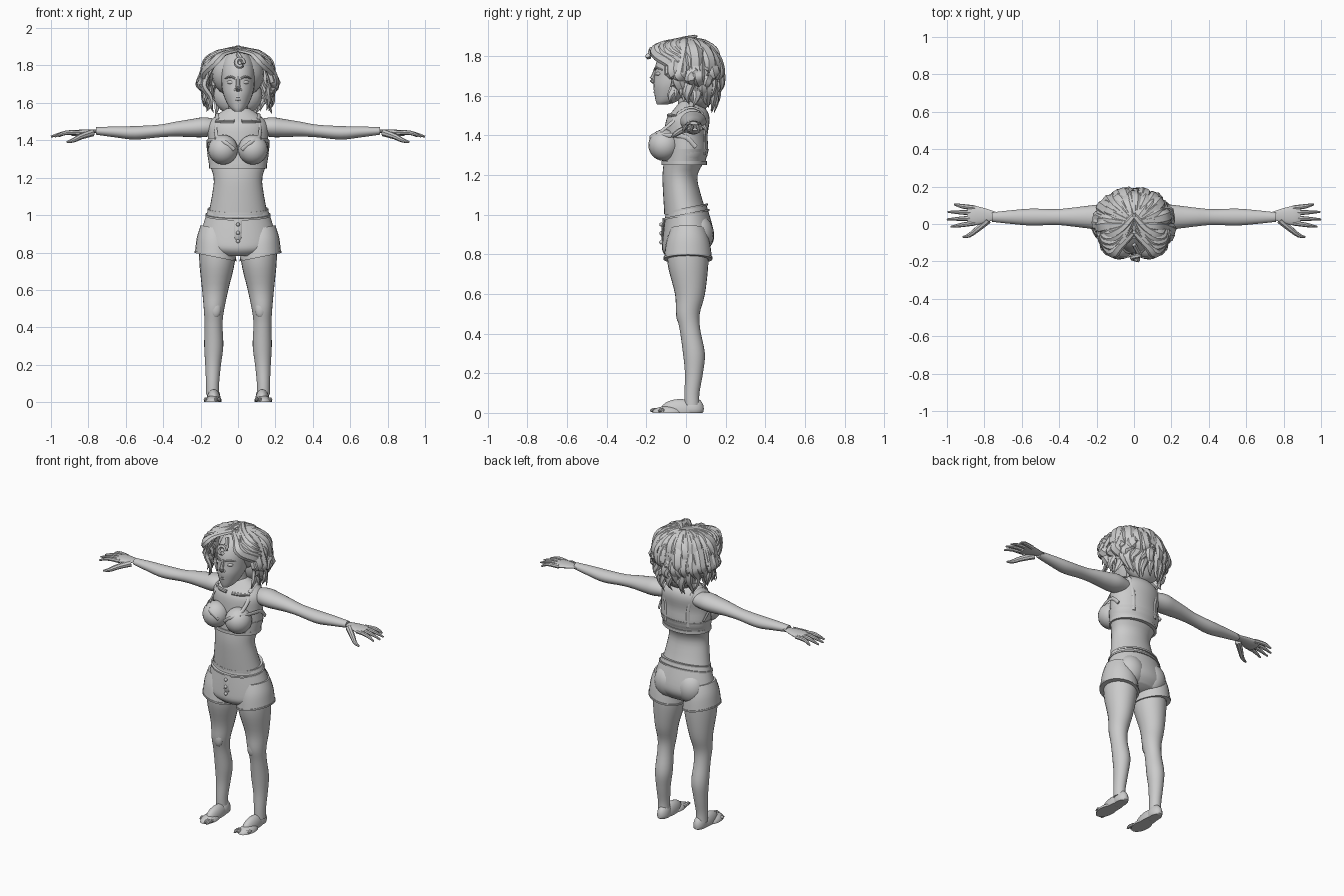
import bpy
import bmesh
import math
import random
from mathutils import Vector, Matrix

random.seed(4)
default_cube = bpy.data.objects.get("Cube")
if default_cube:
    bpy.data.objects.remove(default_cube)

grey = bpy.data.materials.new("plain grey")
grey.use_nodes = True
shade = (.6, .6, .6, 1)
grey.diffuse_color = shade
grey.node_tree.nodes["Principled BSDF"].inputs["Base Color"].default_value = shade


def finish(name, bm, mirror=False, angle=40):
    """Turn a bmesh into a shaded, optionally mirrored object."""
    bmesh.ops.recalc_face_normals(bm, faces=bm.faces)
    mesh = bpy.data.meshes.new(name)
    bm.to_mesh(mesh)
    bm.free()
    mesh.materials.append(grey)
    mesh.shade_smooth()
    mesh.set_sharp_from_angle(angle=math.radians(angle))
    obj = bpy.data.objects.new(name, mesh)
    bpy.context.collection.objects.link(obj)
    if mirror:
        obj.modifiers.new("Mirror", "MIRROR").use_mirror_merge = False


def smooth(rows, steps):
    """Catmull-Rom interpolation through rows of numbers."""
    rows = [Vector(row) for row in rows]
    padded = [rows[0]] + rows + [rows[-1]]
    result = []
    for before, start, end, after in zip(padded, rows, rows[1:], padded[3:]):
        leave, arrive = (end - before) / 2, (after - start) / 2
        for step in range(steps):
            t = step / steps
            ease = t * t * (3 - 2 * t)
            result.append(start.lerp(end, ease) + leave * t * (1 - t) ** 2 - arrive * t * t * (1 - t))
    return result + [rows[-1]]


def skin(bm, rings):
    """Bridge rings of points and cap both ends."""
    loops = [[bm.verts.new(point) for point in ring] for ring in rings]
    for low, high in zip(loops, loops[1:]):
        for i in range(len(low)):
            bm.faces.new((low[i - 1], low[i], high[i], high[i - 1]))
    bm.faces.new(loops[0])
    bm.faces.new(loops[-1])


def loft(bm, axis, rows, ratio, side=0, tuck=0, shear=(0, 0), sides=24):
    """Rows hold place on the axis, second centre and radius; ratio flattens the oval."""
    rings = []
    for place, centre, radius in smooth(rows, 4):
        ring = []
        for i in range(sides):
            angle = math.tau * i / sides
            u, v = radius * math.cos(angle), radius * ratio * math.sin(angle)
            across, along = side - tuck * radius + u, place + shear[0] * u + shear[1] * v
            ring.append((along, across, centre + v) if axis == "x" else (across, centre + v, along))
        rings.append(ring)
    skin(bm, rings)


def trim(bm, height, centre, radius, ratio, thick=.01, **options):
    """Short raised band around a limb or the trunk."""
    loft(bm, "z", [(height - thick, centre, radius), (height + thick, centre, radius)], ratio, **options)


def tube(bm, points, widths, flat=1.0, centre=(0, 0, 0), sides=8):
    """Tapered tube whose flat side faces away from the centre."""
    rows = smooth([(*point, width) for point, width in zip(points, widths)], 3)
    path = [row.xyz for row in rows]
    rings = []
    for i, point in enumerate(path):
        along = (path[min(i + 1, len(path) - 1)] - path[max(i - 1, 0)]).normalized()
        across = along.cross(point - Vector(centre)).normalized()
        outward = across.cross(along) * flat
        angles = [math.tau * k / sides for k in range(sides)]
        rings.append([point + (across * math.cos(a) + outward * math.sin(a)) * rows[i].w for a in angles])
    skin(bm, rings)


def ball(bm, centre, size, turn=0):
    matrix = Matrix.Translation(centre) @ Matrix.Rotation(turn, 4, "Z") @ Matrix.Diagonal((*size, 1))
    bmesh.ops.create_uvsphere(bm, u_segments=20, v_segments=12, radius=1, matrix=matrix)


# Torso and neck
torso_ratio = .68
torso_rows = [(1, 0, .16), (1.1, -.02, .14), (1.2, -.03, .13), (1.3, 0, .16), (1.4, 0, .16),
              (1.48, .01, .16), (1.53, .02, .12), (1.57, .01, .06)]
bm = bmesh.new()
loft(bm, "z", torso_rows, torso_ratio, sides=32)
loft(bm, "z", [(1.5, .02, .07), (1.57, .01, .05), (1.7, -.01, .05)], 1)
finish("torso", bm)


def on_torso(x, z, facing):
    """Point just off the torso surface, facing -1 for front and 1 for back."""
    height, centre, radius = min(smooth(torso_rows, 12), key=lambda row: abs(row[0] - z))
    bulge = math.sqrt(max(0, radius ** 2 - x ** 2)) * torso_ratio
    return Vector((x, centre + facing * bulge, z))


bm = bmesh.new()
tube(bm, [on_torso(x, 1.5, -1) for x in (.02, .07, .12)], (.01, .01, .005))
finish("collarbones", bm, True)

# Top: cups, band and straps
bm = bmesh.new()
ball(bm, (.08, -.11, 1.35), (.08, .08, .08))
finish("bust", bm, True)
bm = bmesh.new()
trim(bm, 1.26, -.01, .155, .74, sides=32)
loft(bm, "z", [(1.27, -.01, .155), (1.33, 0, .165)], .7, sides=32)
finish("chest_band", bm)
bm = bmesh.new()
strap = [.011] * 5
tube(bm, [on_torso(.11, 1.51, -1), on_torso(.12, 1.47, -1), (.11, -.14, 1.41), (.07, -.18, 1.39),
          (.02, -.17, 1.35)], strap, .4, (0, 0, 1.35))
tube(bm, [on_torso(.11, 1.51, -1), (.11, .02, 1.54), on_torso(.1, 1.51, 1), on_torso(.08, 1.4, 1),
          on_torso(.08, 1.3, 1)], strap, .5, (.06, 0, 1.4))
tube(bm, [(.12, -.15, 1.4), (.15, -.08, 1.4), (.165, 0, 1.39), (.16, .05, 1.34)], strap, .4, (0, 0, 1.4))
finish("straps", bm, True)

# Shorts
bm = bmesh.new()
slope = (0, .2)
loft(bm, "z", [(1.03, 0, .16), (.9, .01, .2), (.84, .01, .2), (.8, .01, .15)], .64, shear=slope, sides=32)
for height, radius in ((1.03, .162), (1, .175)):
    trim(bm, height, 0, radius, .68, thick=.005, shear=slope, sides=32)
finish("shorts_seat", bm)
bm = bmesh.new()
loft(bm, "z", [(.93, .01, .08), (.86, .01, .1), (.78, .01, .11)], 1.1, side=.12, shear=(.2, 0))
trim(bm, .78, .01, .113, 1.1, thick=.005, side=.12, shear=(.2, 0))
ball(bm, (.08, .06, .9), (.09, .08, .1))
finish("shorts_legs", bm, True)
bm = bmesh.new()
tube(bm, [(0, -.11, .98), (0, -.12, .9), (0, -.11, .83)], (.02, .02, .01), .3)
for step in range(3):
    ball(bm, (0, -.125, .86 + step * .045), (.01, .01, .01))
finish("fly_buttons", bm)

# Legs with kneecaps
bm = bmesh.new()
loft(bm, "z", [(.88, .01, .095), (.75, .01, .095), (.6, .02, .07), (.5, .01, .055), (.42, .02, .048),
               (.3, .04, .051), (.2, .04, .042), (.1, .03, .035), (.04, .03, .035)],
     1.08, side=.15, tuck=.4)
ball(bm, (.12, -.03, .5), (.03, .02, .05))
finish("legs", bm, True)

# Feet from rounded masses pressed flat on the ground
bm = bmesh.new()
ball(bm, (.13, .035, .02), (.036, .055, .06))
ball(bm, (.13, -.03, .01), (.038, .1, .06))
ball(bm, (.135, -.09, 0), (.047, .08, .035))
for toe in range(5):
    x, tip = .1 + toe * .018, -.18 + toe * .01
    tube(bm, [(x, -.12, .01), (x, tip + .02, .015), (x, tip, .01)], (.011, .011, .005))
for vert in bm.verts:
    vert.co.z = max(vert.co.z, 0)
finish("feet", bm, True)

# Arms, palms and fingers
bm = bmesh.new()
loft(bm, "x", [(.1, 1.47, .05), (.18, 1.47, .066), (.25, 1.465, .06), (.33, 1.46, .05), (.42, 1.45, .042),
               (.55, 1.44, .045), (.66, 1.445, .036), (.76, 1.45, .025)], .8, side=.037)
loft(bm, "x", [(.74, 1.45, .02), (.8, 1.445, .04), (.86, 1.44, .053), (.89, 1.437, .045)], .3, side=.045)
for finger, tip in enumerate((.98, 1, .995, .96)):
    start, end = .005 + finger * .027, -.015 + finger * .04
    tube(bm, [(.85, start, 1.44), (.92, (start + end) / 2, 1.44), (tip, end, 1.42)], (.013, .012, .005))
tube(bm, [(.78, .02, 1.44), (.84, -.03, 1.42), (.88, -.06, 1.4), (.915, -.07, 1.39)], (.02, .016, .012, .005))
finish("arms", bm, True)

# Head and face
bm = bmesh.new()
loft(bm, "z", [(1.555, -.12, .02), (1.57, -.1, .04), (1.6, -.08, .06), (1.65, -.06, .08), (1.7, -.045, .088),
               (1.76, -.035, .09), (1.82, -.02, .08), (1.87, -.01, .05)], 1.3)
finish("head", bm)
bm = bmesh.new()
tube(bm, [(0, -.15, 1.74), (0, -.163, 1.7), (0, -.17, 1.68), (0, -.15, 1.665)], (.01, .011, .015, .01))
ball(bm, (.012, -.155, 1.67), (.01, .01, .01))
for height in (1.617, 1.63):
    tube(bm, [(0, -.157, height), (.012, -.153, height), (.03, -.135, 1.623)], (.007, .007, .002))
ball(bm, (.04, -.14, 1.71), (.02, .01, .01), turn=.4)
tube(bm, [(.015, -.155, 1.73), (.04, -.15, 1.74), (.07, -.12, 1.73)], (.005, .006, .003))
finish("face_features", bm, True)

# Hair mass under the locks
core = (0, .02, 1.73)
bm = bmesh.new()
ball(bm, (0, .03, 1.755), (.14, .13, .13))
ball(bm, (0, .075, 1.64), (.13, .075, .11))
finish("hair_cap", bm)


def lock(bm, place, width):
    """Wavy tapered strand following place(t) for t from 0 to 1."""
    times = [step / 8 for step in range(9)]
    widths = [width * min(1, .5 + 2 * t) * (1.05 - t ** 5) for t in times]
    tube(bm, [place(t) for t in times], widths, .5, core, sides=6)


def falling(turn, phase, reach, tip):
    """Path from the crown, over the skull and down to the tip height."""
    def place(t):
        arc = min(1, t * 2) * math.pi / 2
        drop = max(0, t * 2 - 1)
        out = .025 + reach * math.sin(arc) - .015 * drop + .012 * math.sin(t * 13 + phase)
        swing = turn + .13 * t * math.sin(t * 9 + phase)
        crest = 1.715 + .17 * math.cos(arc)
        return (out * math.cos(swing) * 1.04, out * math.sin(swing) * .92, crest + (tip - crest) * drop)
    return place


def swept(side, layer):
    """Path from the parting, over the brow and down past the temple."""
    def place(t):
        arc = min(1, t * 1.8) * math.pi / 2
        wave = .012 * math.sin(t * 14 + layer)
        forward = .05 + .11 * math.sin(arc * 2)
        return (side * (.005 + .17 * math.sin(arc) + wave), layer * .025 - forward,
                1.88 - .3 * t ** 1.4 + layer * .005)
    return place


# Three layers of locks around the sides and back
bm = bmesh.new()
for count, tip, reach in ((17, 1.52, .155), (15, 1.59, .17), (13, 1.68, .165)):
    for k in range(count):
        turn = math.radians(-22 + 224 * (k + random.uniform(-.2, .2)) / (count - 1))
        lift = .05 * (1 - max(0, math.sin(turn))) + random.uniform(-.015, .02)
        lock(bm, falling(turn, random.uniform(0, math.tau), reach, tip + lift), random.uniform(.028, .037))
finish("hair_locks", bm, angle=35)

# Brow locks and a curl over the forehead
bm = bmesh.new()
for side in (-1, 1):
    for layer in range(5):
        lock(bm, swept(side, layer), .028)
angles = [k * .8 for k in range(8)]
curl = [(.01 + .02 * math.cos(a), -.165 - .005 * a, 1.815 + .02 * math.sin(a)) for a in angles]
tube(bm, [(0, -.11, 1.86)] + curl, [.013] * 9, centre=core, sides=6)
finish("hair_front", bm, angle=35)
